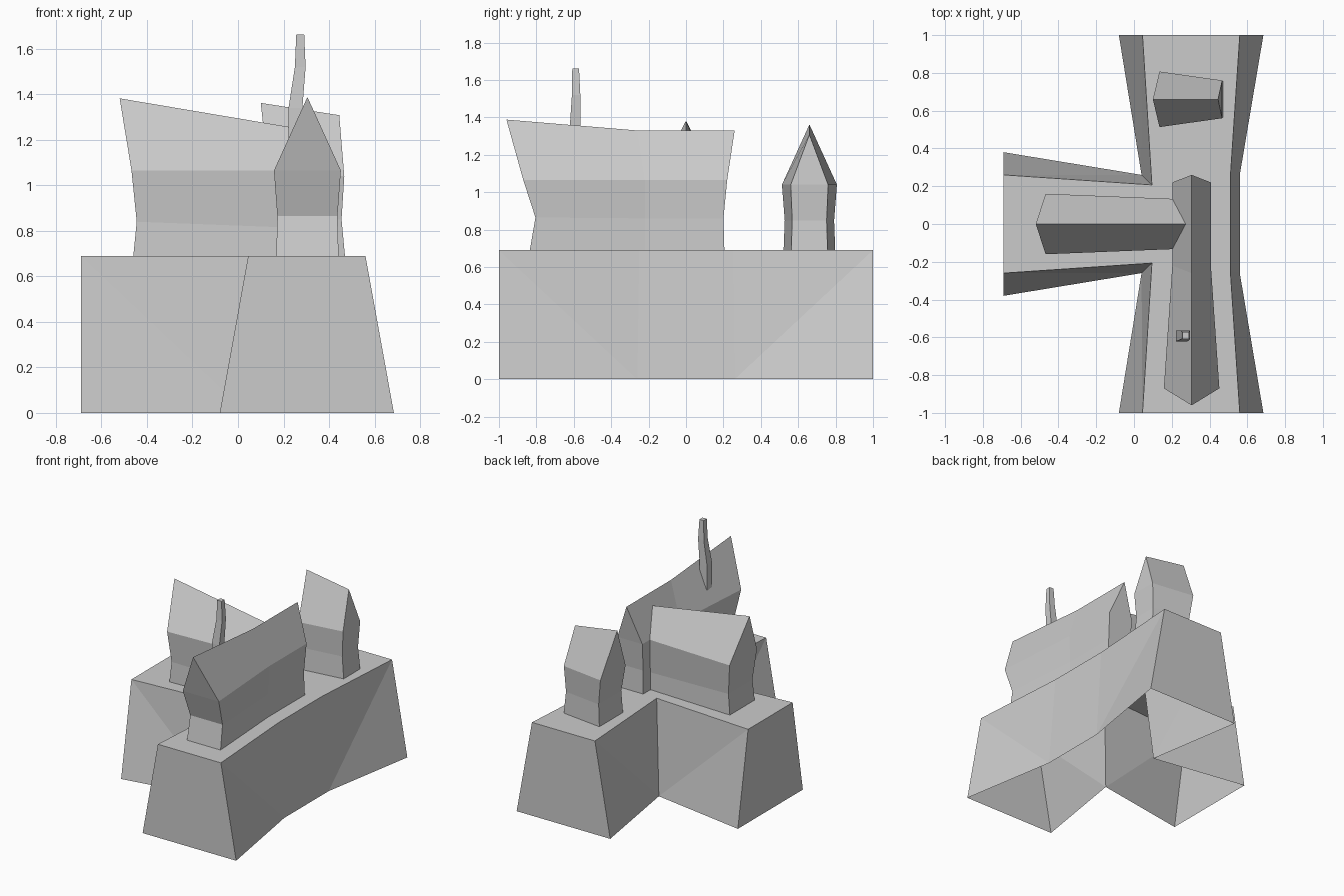
import bpy

if "Cube" in bpy.data.objects:
    bpy.data.objects.remove(bpy.data.objects["Cube"])

TOP = 0.69  # height of the rock plinth


def make(name, verts, faces):
    mesh = bpy.data.meshes.new(name)
    mesh.from_pydata(verts, [], faces)
    mesh.update()
    obj = bpy.data.objects.new(name, mesh)
    bpy.context.collection.objects.link(obj)
    return obj


# T-shaped plinth, open underneath: (bottom x, bottom y, top x, top y),
# half outline with y > 0, mirrored for y < 0
half = [(0.56, 0.26, 0.51, 0.25), (0.685, 1, 0.56, 1), (-0.08, 1, 0.045, 1),
        (0.04, 0.26, 0.095, 0.207), (-0.69, 0.38, -0.69, 0.26)]
outline = half + [(a, -b, c, -d) for a, b, c, d in reversed(half)]
n = len(outline)
verts = [(a, b, 0) for a, b, c, d in outline] + [(c, d, TOP) for a, b, c, d in outline]
inner = {0, 3, 6, 9}
faces = []
for i in range(n):
    j = (i + 1) % n
    if i in inner and j not in inner:      # twisted walls: top outer to bottom inner
        faces += [(i, j, n + j), (i, n + j, n + i)]
    elif j in inner and i not in inner:
        faces += [(i, j, n + i), (j, n + j, n + i)]
    else:
        faces.append((i, j, n + j, n + i))
# top split into the two arms, the crossing and the wing
for ring in ([0, 1, 2, 3], [9, 0, 3, 6], [6, 7, 8, 9], [3, 4, 5, 6]):
    faces.append([n + k for k in ring])
make("plinth", verts, faces)


def house(name, axis, centre, sections, caps):
    """Loft wonky gable sections; each is base, mid, eave, ridge as (along, half width, z)."""
    verts, faces = [], []
    for s in sections:
        ring = [(u, -w, z) for u, w, z in s] + [(u, w, z) for u, w, z in reversed(s[:3])]
        for u, w, z in ring:
            verts.append((u, centre + w, z) if axis == "x" else (centre - w, u, z))
    for k in range(len(sections) - 1):
        for i in range(6):
            a, b = 7 * k + i, 7 * k + 7 + i
            faces.append((a, b, b + 1, a + 1))
    for k in caps:
        o = 7 * k
        gable = [(0, 1, 5, 6), (1, 2, 4, 5), (2, 3, 4)]
        for f in gable:
            f = [o + i for i in f]
            faces.append(f if k == 0 else f[::-1])
    return make(name, verts, faces)


# long house along the main bar
house("long_house", "y", 0.305, [
    [(-0.835, 0.137, TOP), (-0.805, 0.132, 0.865), (-0.87, 0.147, 1.065), (-0.96, 0, 1.388)],
    [(-0.22, 0.098, TOP), (-0.22, 0.094, 0.86), (-0.22, 0.102, 1.065), (-0.26, 0, 1.33)],
    [(0.205, 0.098, TOP), (0.2, 0.094, 0.86), (0.22, 0.102, 1.065), (0.26, 0, 1.33)],
], (0, 2))

# wing house running into the long house
house("wing_house", "x", 0, [
    [(-0.46, 0.145, TOP), (-0.445, 0.14, 0.84), (-0.468, 0.16, 1.065), (-0.52, 0, 1.382)],
    [(0.207, 0.12, TOP), (0.211, 0.115, 0.815), (0.205, 0.133, 1.065), (0.274, 0, 1.248)],
], (0,))

# small detached house at the back
house("small_house", "x", 0.66, [
    [(0.15, 0.138, TOP), (0.16, 0.132, 0.85), (0.135, 0.147, 1.04), (0.1, 0, 1.362)],
    [(0.47, 0.097, TOP), (0.455, 0.092, 0.85), (0.467, 0.1, 1.04), (0.445, 0, 1.308)],
], (0, 1))

# crooked chimney: (x min, x max, y min, y max, z)
rings = [(0.222, 0.283, -0.622, -0.563, 1.13), (0.222, 0.283, -0.622, -0.563, 1.34),
         (0.25, 0.297, -0.61, -0.565, 1.52), (0.256, 0.291, -0.608, -0.572, 1.662)]
verts = [p for a, b, c, d, z in rings for p in ((a, c, z), (b, c, z), (b, d, z), (a, d, z))]
faces = [(4 * k + i, 4 * k + (i + 1) % 4, 4 * k + 4 + (i + 1) % 4, 4 * k + 4 + i)
         for k in range(3) for i in range(4)]
make("chimney", verts, faces + [(12, 13, 14, 15)])

# make the wall normals agree on every part
import bmesh
for obj in bpy.context.collection.objects:
    bm = bmesh.new()
    bm.from_mesh(obj.data)
    bmesh.ops.recalc_face_normals(bm, faces=bm.faces)
    bm.to_mesh(obj.data)
    bm.free()
